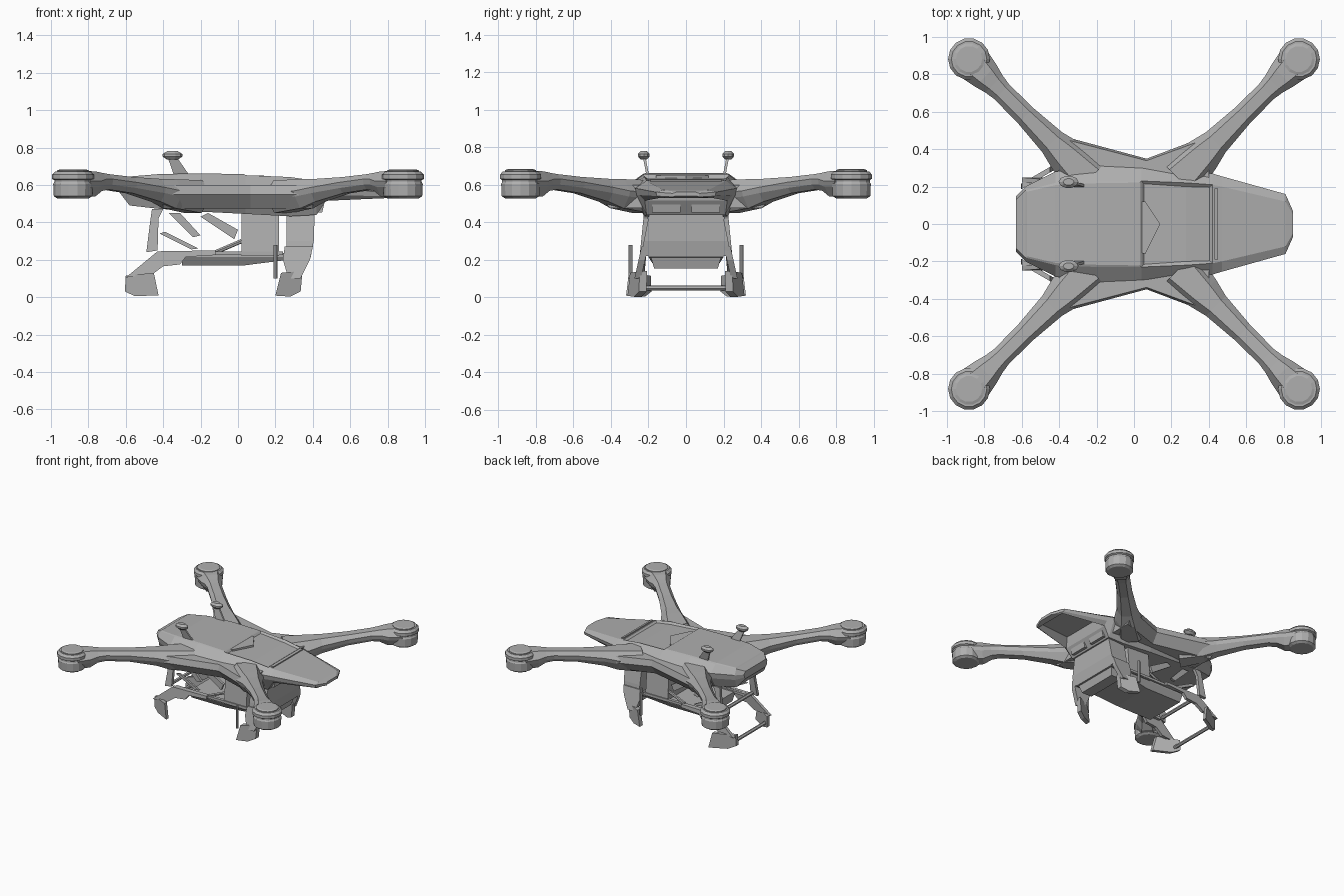
import bpy, bmesh, math
from mathutils import Vector

cube = bpy.data.objects.get("Cube")
if cube:
    bpy.data.objects.remove(cube, do_unlink=True)

GREY = (0.43, 0.43, 0.43, 1)
mat = bpy.data.materials.new("plain grey")
mat.use_nodes = True
mat.diffuse_color = GREY
bsdf = mat.node_tree.nodes["Principled BSDF"]
bsdf.inputs["Base Color"].default_value = GREY
bsdf.inputs["Roughness"].default_value = 0.7


def finish(name, bm):
    bmesh.ops.recalc_face_normals(bm, faces=bm.faces)
    me = bpy.data.meshes.new(name)
    bm.to_mesh(me)
    bm.free()
    me.materials.append(mat)
    ob = bpy.data.objects.new(name, me)
    bpy.context.collection.objects.link(ob)
    return ob


def loft_bm(rings):
    """Skin a list of equal-length rings and cap both ends."""
    bm = bmesh.new()
    vs = [[bm.verts.new(p) for p in r] for r in rings]
    n = len(vs[0])
    for a, b in zip(vs, vs[1:]):
        for i in range(n):
            j = (i + 1) % n
            bm.faces.new((a[i], a[j], b[j], b[i]))
    bm.faces.new(vs[0])
    bm.faces.new(vs[-1])
    bmesh.ops.recalc_face_normals(bm, faces=bm.faces)
    return bm


def loft(name, rings):
    return finish(name, loft_bm(rings))


def side_slab(name, profile, y0, y1, lean=0.0, toe=0.0):
    """Extrude an xz profile from y0 to y1; lean shifts low points outward,
    toe turns the slab about its first point's x."""
    def ring(y):
        s = math.copysign(1, y)
        return [(x, y + s * (lean * (0.44 - z) + toe * (x - profile[0][0])), z)
                for x, z in profile]
    return loft(name, [ring(y0), ring(y1)])


def rod(name, a, b, r, sides=6):
    a, b = Vector(a), Vector(b)
    u = (b - a).orthogonal().normalized()
    w = (b - a).normalized().cross(u)
    def ring(c):
        return [c + r * (u * math.cos(t) + w * math.sin(t))
                for t in (2 * math.pi * k / sides for k in range(sides))]
    return loft(name, [ring(a), ring(b)])


def turned(name, centre, profile, sides=14, stretch=1.0):
    """Stack of circles (radius, z) around a vertical axis."""
    cx, cy = centre
    return loft(name, [[(cx + stretch * r * math.cos(2 * math.pi * k / sides),
                         cy + r * math.sin(2 * math.pi * k / sides), z)
                        for k in range(sides)] for r, z in profile])


# Hull: x, top / middle / bottom half width, top / middle / bottom height
hull = [
    (-0.63, .13, .15, .13, .615, .585, .555),
    (-0.58, .18, .20, .18, .640, .57, .49),
    (-0.42, .22, .28, .22, .653, .57, .472),
    (-0.20, .23, .31, .23, .657, .57, .457),
    (0.04, .23, .31, .23, .652, .56, .445),
    (0.28, .22, .28, .22, .642, .55, .432),
    (0.42, .21, .27, .21, .622, .56, .44),
    (0.47, .20, .255, .22, .614, .56, .515),
    (0.81, .12, .16, .14, .572, .555, .53),
    (0.85, .05, .07, .06, .562, .55, .54),
]
rings = []
for x, wt, wm, wb, zt, zm, zb in hull:
    half = [(wt, zt), (wm, zm + 0.35 * (zt - zm)), (wm * .97, zm - .015), (wb, zb)]
    rings.append([(x, y, z) for y, z in half] + [(x, -y, z) for y, z in reversed(half)])
bm = loft_bm(rings)


def hull_faces(x0, x1, up):
    bm.normal_update()
    return [f for f in bm.faces if f.normal.z * up > .9 and abs(f.calc_center_median().y) < .01
            and x0 < f.calc_center_median().x < x1]


# Raised rear lid and sunken hatch
bmesh.ops.inset_region(bm, faces=hull_faces(-.55, .0, 1), thickness=.012, depth=.005)
bmesh.ops.inset_region(bm, faces=hull_faces(.05, .42, 1), thickness=.02, depth=-.014)
# Hollow nose: push the underside panel up close to the top skin
nose = hull_faces(.48, .80, -1)
bmesh.ops.inset_region(bm, faces=nose, thickness=.02)
for v in {v for f in nose for v in f.verts}:
    v.co.z = .595 - .12 * (v.co.x - .49)
    v.co.y *= .95
finish("hull", bm)
loft("hatch_rib", [[(.03, -.15, z), (.06, -.16, z), (.14, 0, z), (.06, .12, z), (.03, .12, z)]
                   for z in (.63, .65)])
side_slab("hatch_bar", [(.43, .60), (.45, .60), (.45, .626), (.43, .63)], -.19, .19)

# Arms, motor pods and root webs, one set per corner
arm = [(.34, .13, .45, .625), (.52, .10, .475, .63), (.62, .075, .51, .632),
       (.82, .058, .555, .642), (1.0, .056, .575, .657), (1.06, .065, .568, .664),
       (1.12, .082, .538, .672), (1.22, .102, .535, .675)]
for sx, xs in ((1, "left"), (-1, "right")):
    for sy, ys in ((-1, "front"), (1, "rear")):
        tag = ys + "_" + xs
        rings = []
        for r, w, zb, zt in arm:
            zm = (zt + zb) / 2
            sec = [(w * .55, zt), (w, zm + .015), (w * .9, zm - .015), (w * .5, zb)]
            sec += [(-d, z) for d, z in reversed(sec)]
            rings.append([(sx * (r + d) * .707, sy * (r - d) * .707, z) for d, z in sec])
        loft("arm_" + tag, rings)
        c = (sx * .882, sy * .882)
        turned("motor_pod_" + tag, c, [(.085, .528), (.103, .54), (.106, .605),
               (.100, .615), (.100, .625), (.112, .632), (.112, .655), (.095, .672)])
        turned("motor_cap_" + tag, c, [(.085, .66), (.085, .678), (.07, .683)])
        # Web fairing between arm and hull
        inner = .03 if sx > 0 else .12
        plan = [(.40 * sx, .475), (inner, .335), (inner, .18), (.40 * sx, .2)]
        loft("arm_web_" + tag, [[(x, sy * y * k, z) for x, y in plan]
                                for k, z in ((.85, .475), (1, .55), (.97, .60))])

# Antennas
for s, tag in ((1, "rear"), (-1, "front")):
    loft("antenna_stem_" + tag, [[(x + a, s * y + b, z) for a, b in
         ((-w, -.007), (w, -.007), (w, .007), (-w, .007))]
         for x, y, z, w in ((-.29, .20, .63, .045), (-.35, .222, .745, .025))])
    turned("antenna_cap_" + tag, (-.35, s * .225),
           [(.018, .735), (.033, .752), (.033, .765), (.018, .78)], 10, 1.6)


def tapered_box(name, x0, x1, levels):
    """Box whose half width and front edge change with height."""
    loft(name, [[(x0, -w, z), (x1 - cut, -w, z), (x1 - cut, w, z), (x0, w, z)]
                for z, w, cut in levels])


# Battery box, sloped front shell and belly plate
tapered_box("battery_box", .02, .22, [(.45, .19, 0), (.22, .21, 0)])
tapered_box("front_shell", .26, .41, [(.45, .195, 0), (.30, .225, .005), (.22, .235, .02)])
tapered_box("belly_plate", -.30, .39, [(.235, .20, 0), (.215, .20, 0), (.168, .17, .37)])
tapered_box("front_skirt", .27, .38, [(.225, .19, 0), (.155, .17, .02)])

# Vision sensors under the nose
for s in (1, -1):
    side_slab("sensor_" + ("rear" if s > 0 else "front"),
              [(.40, .452), (.45, .452), (.46, .495), (.40, .495)], s * .03, s * .18)

# Landing gear and the open side frames
for s, tag in ((1, "rear"), (-1, "front")):
    side_slab("left_leg_" + tag, [(.25, .27), (.40, .27), (.385, .2), (.335, .10),
              (.27, .10), (.24, .2)], s * .165, s * .20, .22)
    side_slab("left_foot_" + tag, [(.20, .008), (.23, .13), (.345, .14), (.335, .03),
              (.28, .003)], s * .272, s * .312, 0, -.45)
    rod("leg_pin_" + tag, (.20, s * .295, .10), (.20, s * .295, .28), .011)
    # Right-hand feet are thin plates that toe in toward the end of the hull
    side_slab("right_foot_" + tag, [(-.605, .03), (-.60, .115), (-.45, .13), (-.425, .01),
              (-.55, .005)], s * .185, s * .215, 0, .58)
    side_slab("right_leg_" + tag, [(-.60, .105), (-.46, .12), (-.40, .165), (-.31, .175),
              (-.28, .215), (-.12, .225), (-.12, .25), (-.43, .245)],
              s * .19, s * .215, .1)
    side_slab("frame_post_" + tag, [(-.49, .24), (-.43, .25), (-.425, .42), (-.40, .47),
              (-.46, .47), (-.47, .40)], s * .20, s * .225, .1)
    side_slab("frame_rail_" + tag, [(-.42, .225), (.24, .225), (.24, .245), (-.42, .245)],
              s * .19, s * .215)
    side_slab("frame_brace_low_" + tag, [(-.42, .34), (-.39, .35), (-.21, .26), (-.25, .255)],
              s * .185, s * .20)
    side_slab("frame_brace_mid_" + tag, [(-.37, .45), (-.31, .45), (-.20, .33), (-.24, .32)],
              s * .17, s * .19)
    side_slab("frame_brace_high_" + tag, [(-.20, .43), (-.16, .45), (.0, .36), (-.02, .31)],
              s * .17, s * .19)
    rod("frame_strut_" + tag, (-.12, s * .19, .24), (.02, s * .19, .30), .012)

# Cross bars tying the right-hand feet and posts
rod("foot_crossbar", (-.57, -.21, .05), (-.57, .21, .05), .014)
rod("post_crossbar", (-.45, -.21, .26), (-.45, .21, .26), .014)
